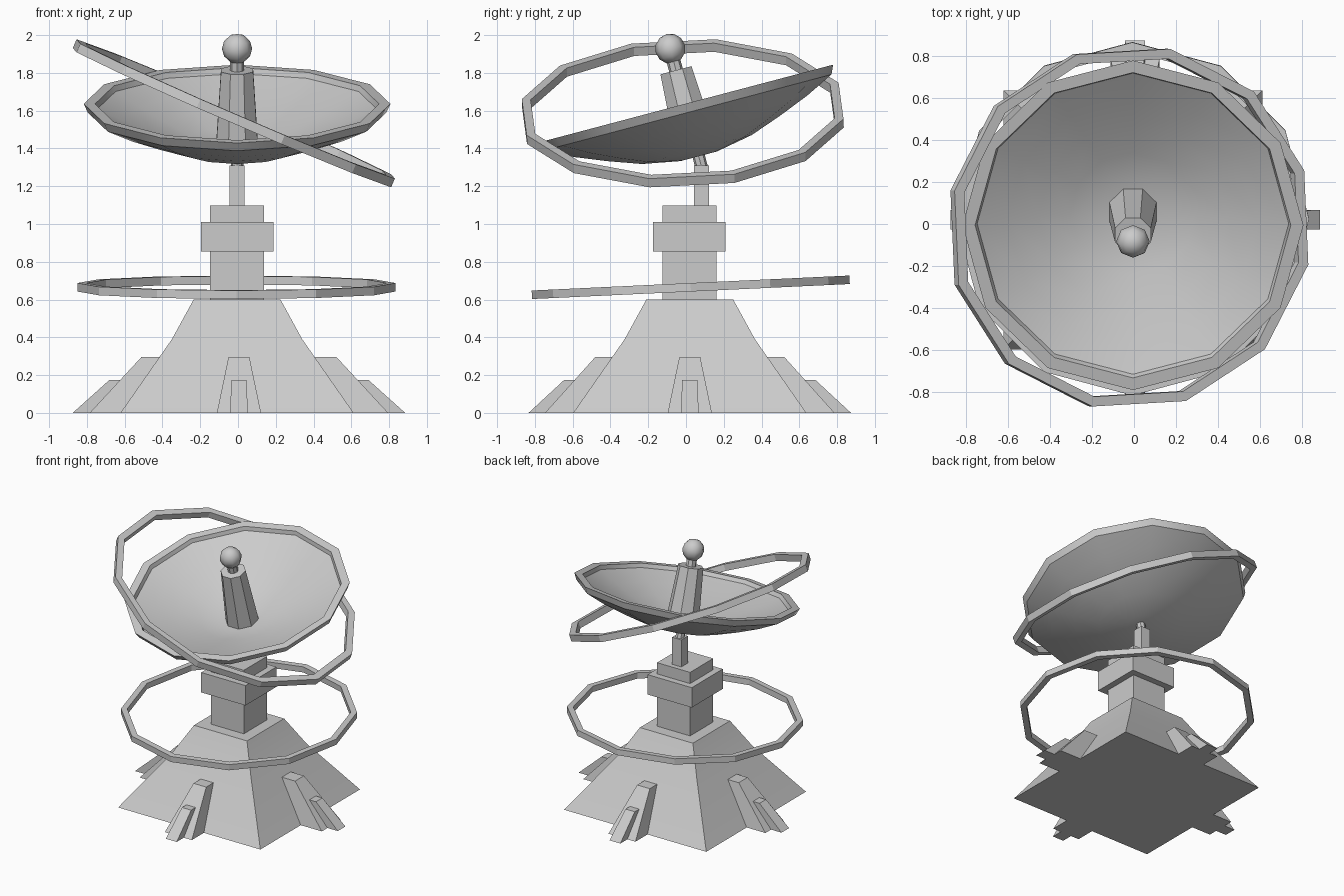
import bpy, bmesh, math
from mathutils import Matrix, Vector

if "Cube" in bpy.data.objects:
    bpy.data.objects.remove(bpy.data.objects["Cube"])

CX, CY = -0.005, 0.02          # main axis of the tower
TILT = math.radians(14.8)      # dish leans towards the front

grey = bpy.data.materials.new("light grey")
grey.diffuse_color = (0.6, 0.6, 0.6, 1)
grey.use_nodes = True
grey.node_tree.nodes["Principled BSDF"].inputs["Base Color"].default_value = grey.diffuse_color


def finish(name, bm, matrix=None, smooth=None):
    """Turn a bmesh into a named grey object, optionally smoothed by angle."""
    bmesh.ops.recalc_face_normals(bm, faces=bm.faces)
    me = bpy.data.meshes.new(name)
    bm.to_mesh(me)
    bm.free()
    me.materials.append(grey)
    ob = bpy.data.objects.new(name, me)
    bpy.context.collection.objects.link(ob)
    if matrix is not None:
        ob.matrix_world = matrix
    if smooth:
        bpy.ops.object.select_all(action='DESELECT')
        bpy.context.view_layer.objects.active = ob
        ob.select_set(True)
        bpy.ops.object.shade_smooth_by_angle(angle=math.radians(smooth))
    return ob


def loft(bm, loops, closed=False):
    """Skin a list of equally long vertex loops; cap the ends or close it up."""
    rows = [[bm.verts.new(p) for p in loop] for loop in loops]
    n = len(rows[0])
    pairs = list(zip(rows, rows[1:]))
    if closed:
        pairs.append((rows[-1], rows[0]))
    else:
        bm.faces.new(rows[0])
        bm.faces.new(rows[-1])
    for a, b in pairs:
        for i in range(n):
            j = (i + 1) % n
            bm.faces.new((a[i], a[j], b[j], b[i]))


def circle(r, z, n, spin=0.0, sx=1.0):
    return [(r * sx * math.cos(2 * math.pi * i / n + spin),
             r * math.sin(2 * math.pi * i / n + spin), z) for i in range(n)]


def rect(x0, x1, w, z):
    return [(x0, -w, z), (x1, -w, z), (x1, w, z), (x0, w, z)]


def stack(name, sections, x, y, smooth=None):
    """Square tower section from (half width, height) pairs."""
    bm = bmesh.new()
    loft(bm, [rect(-h, h, h, z) for h, z in sections])
    return finish(name, bm, Matrix.Translation((x, y, 0)), smooth)


def turned(name, profile, n, matrix, smooth=None, closed=False, spin=0.0, sx=1.0):
    """Lathe a (radius, height) profile with n sides."""
    bm = bmesh.new()
    loft(bm, [circle(r, z, n, spin, sx) for r, z in profile], closed)
    return finish(name, bm, matrix, smooth)


# Stepped pyramid base and tower
stack("base", [(0.617, 0), (0.345, 0.39), (0.23, 0.6)], CX, CY, 29)
stack("column", [(0.143, 0.58), (0.143, 1.098)], CX, CY - 0.002)
stack("collar", [(0.192, 0.854), (0.192, 1.01)], CX, CY - 0.002)
stack("mast", [(0.04, 1.08), (0.04, 1.31)], CX, 0.082)

# Stepped buttresses on all four sides
for k, side in enumerate(("right", "back", "left", "front")):
    turn = Matrix.Translation((CX + 0.01, CY, 0)) @ Matrix.Rotation(k * math.pi / 2, 4, 'Z')
    s = 0.97 if k % 2 else 1.0
    bm = bmesh.new()
    loft(bm, [rect(0.40, 0.79 * s, 0.117, 0), rect(0.38, 0.515 * s, 0.055, 0.297)])
    finish("large_buttress_" + side, bm, turn)
    bm = bmesh.new()
    loft(bm, [rect(0.50, 0.88 * s, 0.047, 0), rect(0.48, 0.685 * s, 0.04, 0.175)])
    finish("small_buttress_" + side, bm, turn)

# Tilted dish: outer shell, lip, inner bowl and flat floor
dish = Matrix.Translation((CX, -0.006, 1.636)) @ Matrix.Rotation(TILT, 4, 'X')
turned("dish", [(0.10, -0.287), (0.30, -0.25), (0.47, -0.19), (0.64, -0.122),
                (0.79, -0.048), (0.812, 0.0), (0.752, 0.0), (0.742, -0.03),
                (0.60, -0.095), (0.45, -0.155), (0.30, -0.21), (0.155, -0.25)],
       12, dish, 29)

# Support rod, feed horn, neck and ball along the dish axis
turned("support_rod", [(0.033, -0.37), (0.033, -0.26)], 8, dish)
turned("feed_horn", [(0.122, -0.26), (0.092, 0.184)], 8, dish, spin=math.pi / 8)
turned("neck", [(0.037, 0.17), (0.037, 0.26)], 8, dish)
bm = bmesh.new()
bmesh.ops.create_uvsphere(bm, u_segments=8, v_segments=6, radius=0.08)
finish("ball", bm, dish @ Matrix.Translation((0, 0, 0.302)), 80)


def ring_profile(r, w, h):
    return [(r, -h / 2), (r, h / 2), (r - w, h / 2), (r - w, -h / 2)]


# Two twelve-sided rings around tower and dish
turned("lower_ring", ring_profile(0.842, 0.045, 0.045), 12,
       Matrix.Translation((CX - 0.003, 0.025, 0.665)) @ Matrix.Rotation(math.radians(2.7), 4, 'X'),
       closed=True)
turned("upper_ring", ring_profile(0.87, 0.048, 0.05), 12,
       Matrix.Translation((-0.022, -0.017, 1.586)) @ Matrix.Rotation(math.radians(1.9), 4, 'X')
       @ Matrix.Rotation(math.radians(23.3), 4, 'Y'),
       closed=True, spin=math.radians(17.5), sx=1.08)
